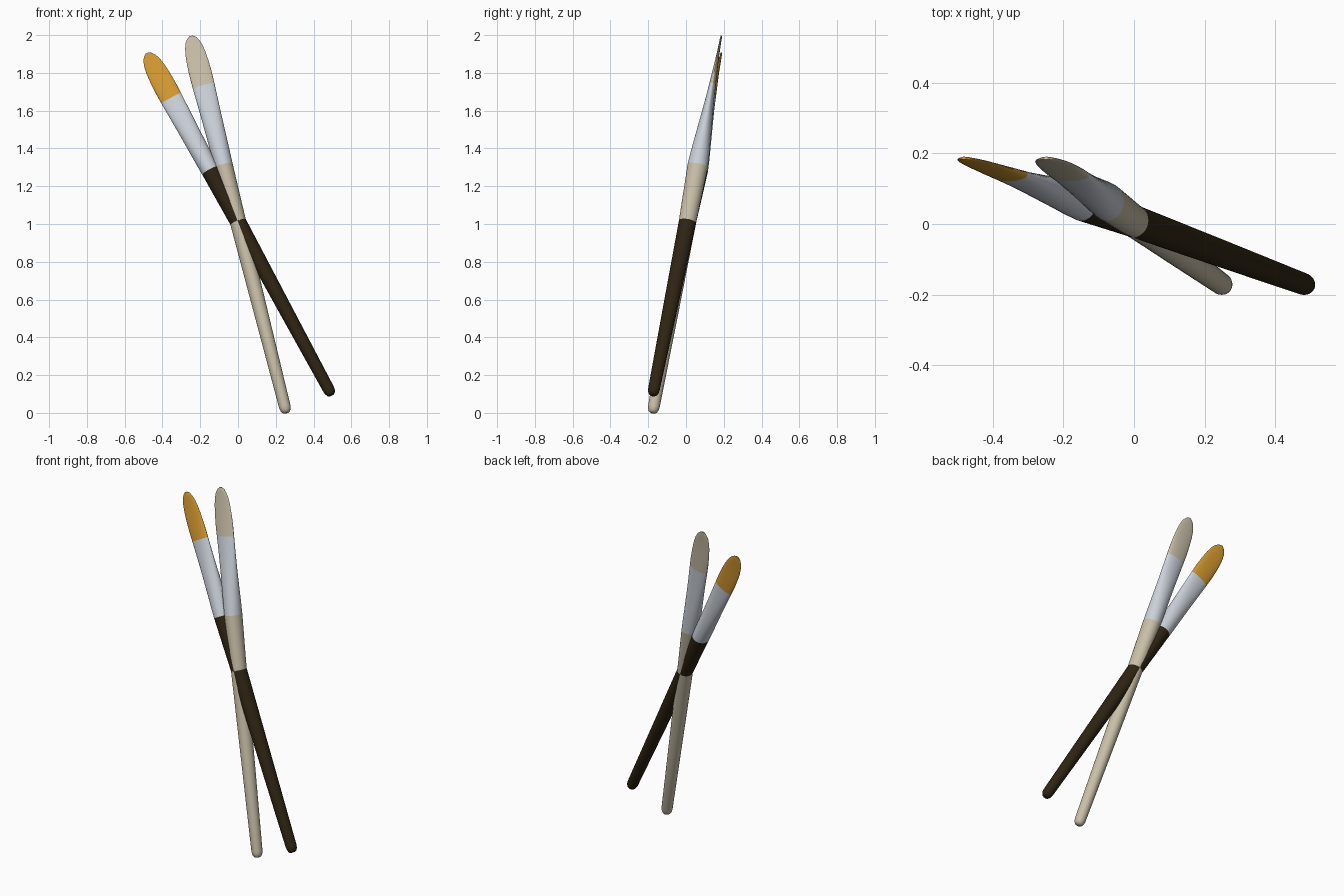
import bpy, bmesh, math
from mathutils import Matrix, Vector

if "Cube" in bpy.data.objects:
    bpy.data.objects.remove(bpy.data.objects["Cube"])

SIDES = 32
PIVOT_T = 1.06                      # where the two brushes cross, along the length
PIVOT = Vector((0, 0.008, 1.012))


def material(name, rgb):
    m = bpy.data.materials.new(name)
    m.diffuse_color = (*rgb, 1)
    m.use_nodes = True
    m.node_tree.nodes["Principled BSDF"].inputs["Base Color"].default_value = m.diffuse_color
    return m


cream = material("cream", (0.58, 0.52, 0.39))
dark = material("dark brown", (0.027, 0.017, 0.006))
metal = material("silver", (0.60, 0.64, 0.70))
orange = material("orange", (0.66, 0.32, 0.03))

# sections: position along the brush, half width, half thickness
HANDLE = [(0.0, 0.014, 0.014), (0.006, 0.022, 0.022), (0.018, 0.028, 0.028),
          (0.035, 0.031, 0.031), (0.55, 0.037, 0.039), (1.06, 0.043, 0.046),
          (1.372, 0.048, 0.054)]
FERRULE = [(1.372, 0.048, 0.054), (1.44, 0.050, 0.050), (1.54, 0.052, 0.041),
           (1.64, 0.054, 0.032), (1.74, 0.057, 0.023), (1.815, 0.059, 0.018)]
BRISTLES = [(1.815, 0.059, 0.018), (1.88, 0.060, 0.014), (1.94, 0.058, 0.010),
            (1.99, 0.054, 0.007), (2.03, 0.047, 0.006), (2.06, 0.037, 0.005),
            (2.08, 0.023, 0.005), (2.09, 0.008, 0.004)]


def loft(name, sections, mat, matrix, cap_start=False, cap_end=False):
    """Skin elliptical rings along local z."""
    bm = bmesh.new()
    rings = []
    for t, w, d in sections:
        rings.append([bm.verts.new((w * math.cos(a), d * math.sin(a), t - PIVOT_T))
                      for a in (2 * math.pi * i / SIDES for i in range(SIDES))])
    for lo, hi in zip(rings, rings[1:]):
        for i in range(SIDES):
            j = (i + 1) % SIDES
            bm.faces.new((lo[i], lo[j], hi[j], hi[i]))
    if cap_start:
        bm.faces.new(rings[0][::-1])
    if cap_end:
        bm.faces.new(rings[-1])
    bm.transform(matrix)
    mesh = bpy.data.meshes.new(name)
    bm.to_mesh(mesh)
    bm.free()
    mesh.materials.append(mat)
    ob = bpy.data.objects.new(name, mesh)
    bpy.context.collection.objects.link(ob)
    bpy.ops.object.select_all(action='DESELECT')
    ob.select_set(True)
    bpy.context.view_layer.objects.active = ob
    bpy.ops.object.shade_smooth_by_angle(angle=math.radians(50))


def brush(label, lean, handle_mat, bristle_mat):
    # tip backwards, then lean sideways about the crossing point
    m = (Matrix.Translation(PIVOT) @ Matrix.Rotation(math.radians(-lean), 4, 'Y')
         @ Matrix.Rotation(math.radians(-10), 4, 'X'))
    loft(label + "_handle", HANDLE, handle_mat, m, cap_start=True)
    loft(label + "_ferrule", FERRULE, metal, m)
    loft(label + "_bristles", BRISTLES, bristle_mat, m, cap_end=True)


brush("pale_brush", 14.2, cream, cream)
brush("dark_brush", 28.4, dark, orange)
